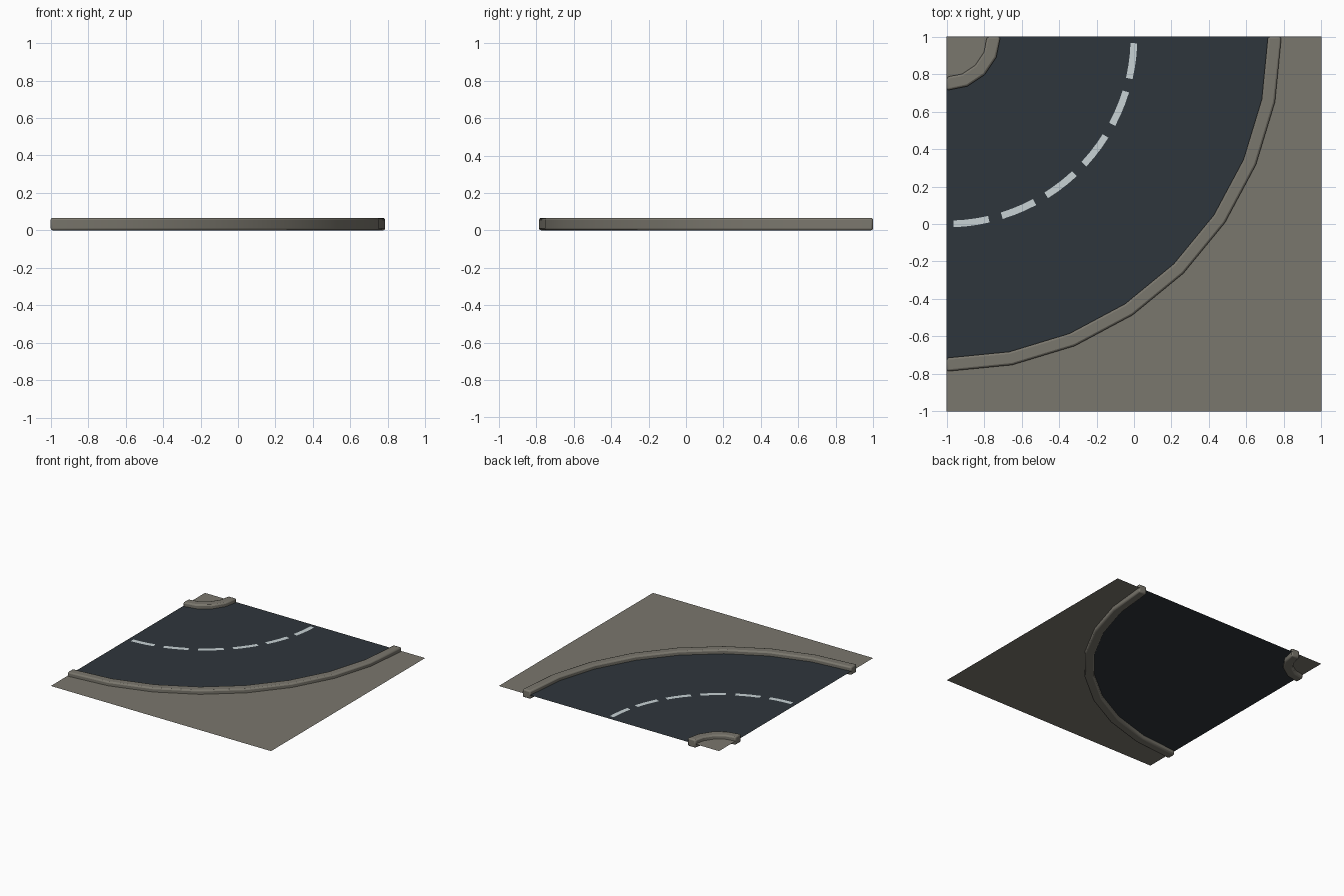
import bpy, bmesh, math

if "Cube" in bpy.data.objects:
    bpy.data.objects.remove(bpy.data.objects["Cube"])

PLANE_Z = 0.034      # ground level, half way up the kerbs
KERB_TOP = 0.067


def material(name, rgb):
    m = bpy.data.materials.new(name)
    m.diffuse_color = (*rgb, 1.0)
    m.use_nodes = True
    m.node_tree.nodes["Principled BSDF"].inputs["Base Color"].default_value = m.diffuse_color
    return m


STONE = material("warm grey stone", (0.195, 0.184, 0.153))
ASPHALT = material("dark asphalt", (0.028, 0.037, 0.045))
PAINT = material("pale road paint", (0.578, 0.645, 0.665))


def polar(r, deg, z):
    # the bend turns about the back left corner of the tile
    a = math.radians(deg)
    return (-1 + r * math.sin(a), 1 - r * math.cos(a), z)


def arc(r, n, z, start=0.0, end=90.0):
    return [polar(r, start + (end - start) * i / n, z) for i in range(n + 1)]


def finish(name, bm, mat):
    bmesh.ops.recalc_face_normals(bm, faces=bm.faces)
    me = bpy.data.meshes.new(name)
    bm.to_mesh(me)
    bm.free()
    me.materials.append(mat)
    ob = bpy.data.objects.new(name, me)
    bpy.context.collection.objects.link(ob)
    return ob


def flat(name, polygons, mat):
    bm = bmesh.new()
    for pts in polygons:
        f = bm.faces.new([bm.verts.new(p) for p in pts])
        f.normal_update()
        if f.normal.z < 0:
            f.normal_flip()
    me = bpy.data.meshes.new(name)
    bm.to_mesh(me)
    bm.free()
    me.materials.append(mat)
    ob = bpy.data.objects.new(name, me)
    bpy.context.collection.objects.link(ob)


def kerb(name, r_in, r_out, n):
    # rectangular section swept round the bend, with rounded edges
    bm = bmesh.new()
    section = [(r_in, 0), (r_out, 0), (r_out, KERB_TOP), (r_in, KERB_TOP)]
    rings = [[bm.verts.new(polar(r, 90 * i / n, z)) for r, z in section]
             for i in range(n + 1)]
    for a, b in zip(rings, rings[1:]):
        for k in range(4):
            j = (k + 1) % 4
            bm.faces.new((a[k], a[j], b[j], b[k]))
    bm.faces.new(rings[0])
    bm.faces.new(rings[-1])
    ob = finish(name, bm, STONE)
    bev = ob.modifiers.new("rounded edges", "BEVEL")
    bev.width = 0.011
    bev.segments = 2
    bev.limit_method = "ANGLE"
    bev.angle_limit = math.radians(40)
    bpy.ops.object.select_all(action="DESELECT")
    bpy.context.view_layer.objects.active = ob
    ob.select_set(True)
    bpy.ops.object.shade_smooth_by_angle(angle=math.radians(40))


# road surface, in strips between the two kerb centre lines
outer, inner = arc(1.75, 8, PLANE_Z), arc(0.25, 8, PLANE_Z)
flat("road", [(inner[i], outer[i], outer[i + 1], inner[i + 1]) for i in range(8)], ASPHALT)

# pavements outside and inside the bend
corners = [(1, 1, PLANE_Z), (1, -1, PLANE_Z), (-1, -1, PLANE_Z)]
flat("outer_pavement", [outer + corners], STONE)
flat("inner_pavement", [inner + [(-1, 1, PLANE_Z)]], STONE)

# kerbs
kerb("outer_kerb", 1.715, 1.787, 8)
kerb("inner_kerb", 0.215, 0.287, 4)

# dashed centre line, thin plates just above the road
dashes = []
for i in range(6):
    s = 15 * i + 2.1
    a = arc(0.982, 3, PLANE_Z + 0.002, s, s + 10.9)
    b = arc(1.018, 3, PLANE_Z + 0.002, s, s + 10.9)
    dashes += [(a[k], b[k], b[k + 1], a[k + 1]) for k in range(3)]
flat("centre_line", dashes, PAINT)
